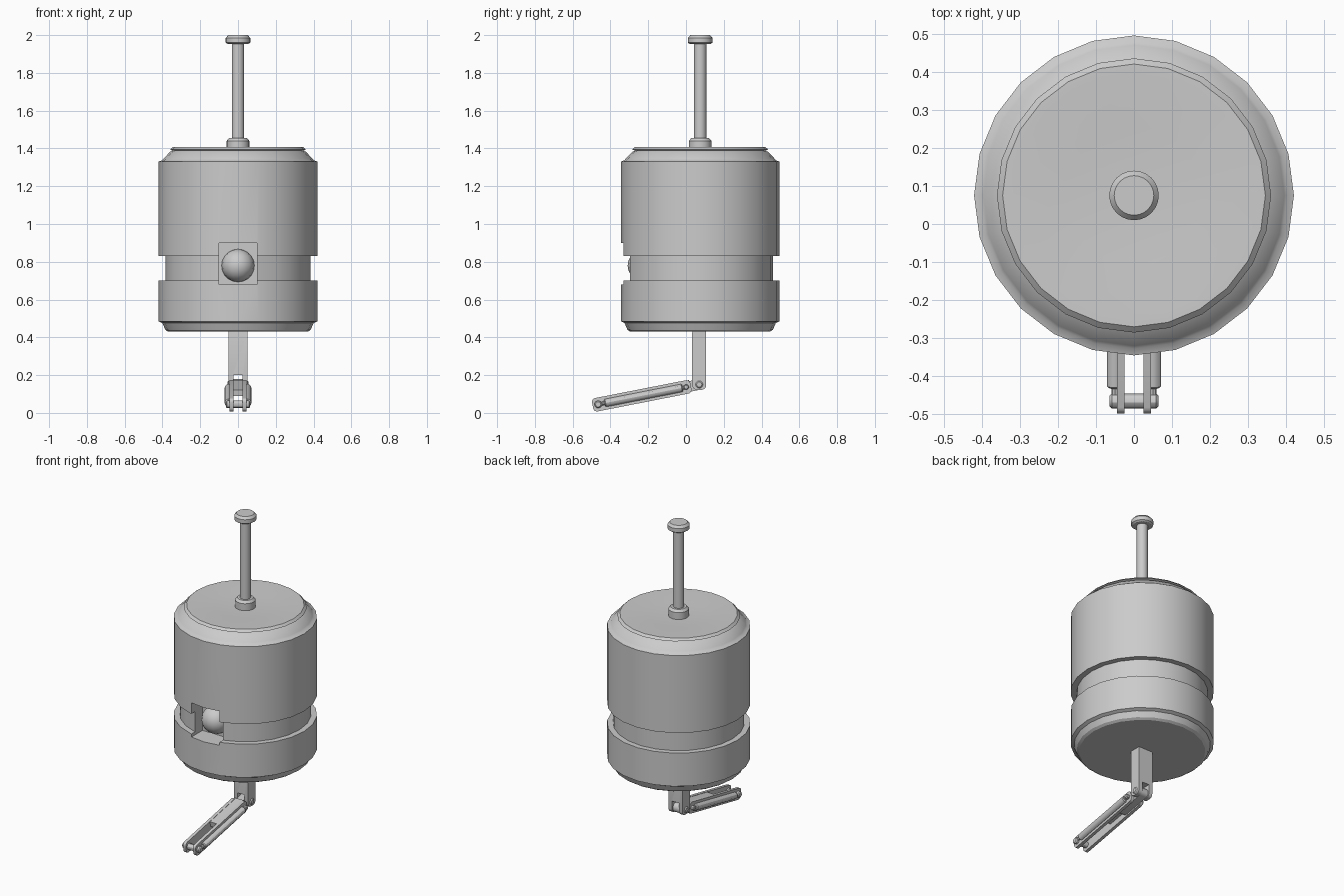
import bpy, bmesh, math
from mathutils import Matrix, Vector

default = bpy.data.objects.get("Cube")
if default:
    bpy.data.objects.remove(default, do_unlink=True)

AXIS_Y = 0.075
steel = bpy.data.materials.new("plain grey")
steel.use_nodes = True
COLOUR = (0.6, 0.6, 0.6, 1)
steel.diffuse_color = COLOUR
steel.node_tree.nodes["Principled BSDF"].inputs["Base Color"].default_value = COLOUR


def finish(name, bm, matrix=Matrix(), bevel=0):
    """Turn a bmesh into a placed, shaded object."""
    bmesh.ops.recalc_face_normals(bm, faces=bm.faces)
    mesh = bpy.data.meshes.new(name)
    bm.to_mesh(mesh)
    bm.free()
    mesh.transform(matrix)
    mesh.materials.append(steel)
    obj = bpy.data.objects.new(name, mesh)
    bpy.context.collection.objects.link(obj)
    if bevel:
        mod = obj.modifiers.new("Bevel", "BEVEL")
        mod.width, mod.segments, mod.limit_method = bevel, 2, "ANGLE"
    return obj


def smooth(obj, angle=30):
    bpy.ops.object.select_all(action="DESELECT")
    obj.select_set(True)
    bpy.context.view_layer.objects.active = obj
    bpy.ops.object.shade_smooth_by_angle(angle=math.radians(angle))


def lathe(name, profile, sides, matrix):
    """Spin (radius, height) points round z; ends close with caps or poles."""
    bm = bmesh.new()
    rings = []
    for r, z in profile:
        turn = [math.tau * i / sides for i in range(sides)]
        rings.append([bm.verts.new((r * math.sin(a), r * math.cos(a), z)) for a in turn])
    for low, high in zip(rings, rings[1:]):
        for i in range(sides):
            j = (i + 1) % sides
            bm.faces.new((low[i], low[j], high[j], high[i]))
    bm.faces.new(rings[0])
    bm.faces.new(rings[-1])
    obj = finish(name, bm, matrix)
    smooth(obj)
    return obj


def box(name, low, high, matrix=Matrix(), bevel=0):
    low, high = Vector(low), Vector(high)
    bm = bmesh.new()
    bmesh.ops.create_cube(bm, size=1)
    for v in bm.verts:
        v.co = (low + high) / 2 + Vector(a * b for a, b in zip(v.co, high - low))
    return finish(name, bm, matrix, bevel)


def slab(name, x0, x1, outline, matrix=Matrix()):
    """Extrude a (y, z) outline along x."""
    bm = bmesh.new()
    face = bm.faces.new([bm.verts.new((x0, y, z)) for y, z in outline])
    ext = bmesh.ops.extrude_face_region(bm, geom=[face])
    verts = [v for v in ext["geom"] if isinstance(v, bmesh.types.BMVert)]
    bmesh.ops.translate(bm, verts=verts, vec=(x1 - x0, 0, 0))
    obj = finish(name, bm, matrix)
    smooth(obj)
    return obj


def rounded(y0, y1, h, r, steps=4):
    """Outline of a rounded bar along y, half height h, corner radius r."""
    points = []
    for q, (cy, cz) in enumerate([(y1 - r, h - r), (y0 + r, h - r),
                                  (y0 + r, r - h), (y1 - r, r - h)]):
        for s in range(steps + 1):
            a = math.pi / 2 * (q + s / steps)
            points.append((cy + r * math.cos(a), cz + r * math.sin(a)))
    return points


def pin(name, x0, x1, y, z, r, matrix=Matrix()):
    """Cylinder lying along x."""
    lay = Matrix.Translation((x0, y, z)) @ Matrix.Rotation(math.pi / 2, 4, "Y")
    length = x1 - x0
    edge = r * 0.3
    profile = [(r - edge, 0), (r, edge), (r, length - edge), (r - edge, length)]
    return lathe(name, profile, 12, matrix @ lay)


def cut(obj, cutter):
    mod = obj.modifiers.new("Cut", "BOOLEAN")
    mod.operation, mod.solver, mod.object = "DIFFERENCE", "EXACT", cutter
    bpy.context.view_layer.objects.active = obj
    bpy.ops.object.modifier_apply(modifier=mod.name)
    bpy.data.objects.remove(cutter, do_unlink=True)


centre = Matrix.Translation((0, AXIS_Y, 0))

# Drum body with a waist groove, stepped shoulder and shallow dished lid
body = lathe("body", [
    (0.37, 0.43), (0.385, 0.44), (0.4, 0.475), (0.42, 0.485), (0.42, 0.7),
    (0.385, 0.7), (0.385, 0.83), (0.42, 0.83), (0.42, 1.33), (0.402, 1.337),
    (0.395, 1.345), (0.36, 1.382), (0.345, 1.388), (0.36, 1.394), (0.345, 1.408),
    (0.32, 1.408), (0.18, 1.398), (0.04, 1.395)], 24, centre)
cut(body, box("window_cutter", (-0.1, -0.6, 0.68), (0.1, -0.22, 0.9)))
smooth(body)

# Ball seated in the front window
bm = bmesh.new()
bmesh.ops.create_uvsphere(bm, u_segments=16, v_segments=10, radius=0.087)
smooth(finish("window_ball", bm, Matrix.Translation((0, -0.222, 0.78))), 60)

# Plunger: collar, rod and cap
lathe("rod_collar", [(0.06, 1.38), (0.06, 1.44), (0.047, 1.455)], 24, centre)
lathe("rod", [(0.033, 1.39), (0.033, 1.97)], 16, centre)
lathe("rod_cap", [(0.055, 1.953), (0.065, 1.96), (0.065, 1.985), (0.052, 2.0)], 24, centre)

# Hanging leg with a slotted, rounded foot
turn = Matrix.Translation((0, 0.07, 0)) @ Matrix.Rotation(math.pi / 2, 4, "X")
leg = slab("leg", -0.05, 0.05, rounded(0.122, 0.45, 0.037, 0.025), turn)
cut(leg, box("slot_cutter", (-0.025, -0.2, 0), (0.025, 0.3, 0.2)))
smooth(leg)
pin("leg_pivot", -0.056, 0.056, 0.07, 0.15, 0.02)

# Sloping arm; local y runs from the pivot (0) to the tip (negative)
arm = Matrix.Translation((0, 0.07, 0.15)) @ Matrix.Rotation(math.radians(11.1), 4, "X")
slab("arm_tongue", -0.024, 0.024, rounded(-0.2, 0.03, 0.028, 0.025), arm)
box("arm_web", (-0.03, -0.32, 0), (0.03, -0.05, 0.034), arm)
for side, s in (("left", 1), ("right", -1)):
    def span(a, b):
        return sorted((s * a, s * b))
    slab(side + "_arm_plate", *span(0.025, 0.045), rounded(-0.575, -0.045, 0.036, 0.02), arm)
    # Side rod with a fatter sleeve
    lie = Matrix.Rotation(math.pi / 2, 4, "X")
    at = arm @ Matrix.Translation((s * 0.05, 0, 0)) @ lie
    lathe(side + "_arm_sleeve", [(0.016, 0.09), (0.021, 0.095), (0.021, 0.505), (0.016, 0.51)], 12, at)
    lathe(side + "_arm_rod", [(0.01, 0.06), (0.01, 0.55)], 10, at)
    pin(side + "_arm_bolt", *span(0.04, 0.064), -0.07, 0, 0.014, arm)
pin("tip_roller", -0.064, 0.064, -0.545, 0, 0.02, arm)
